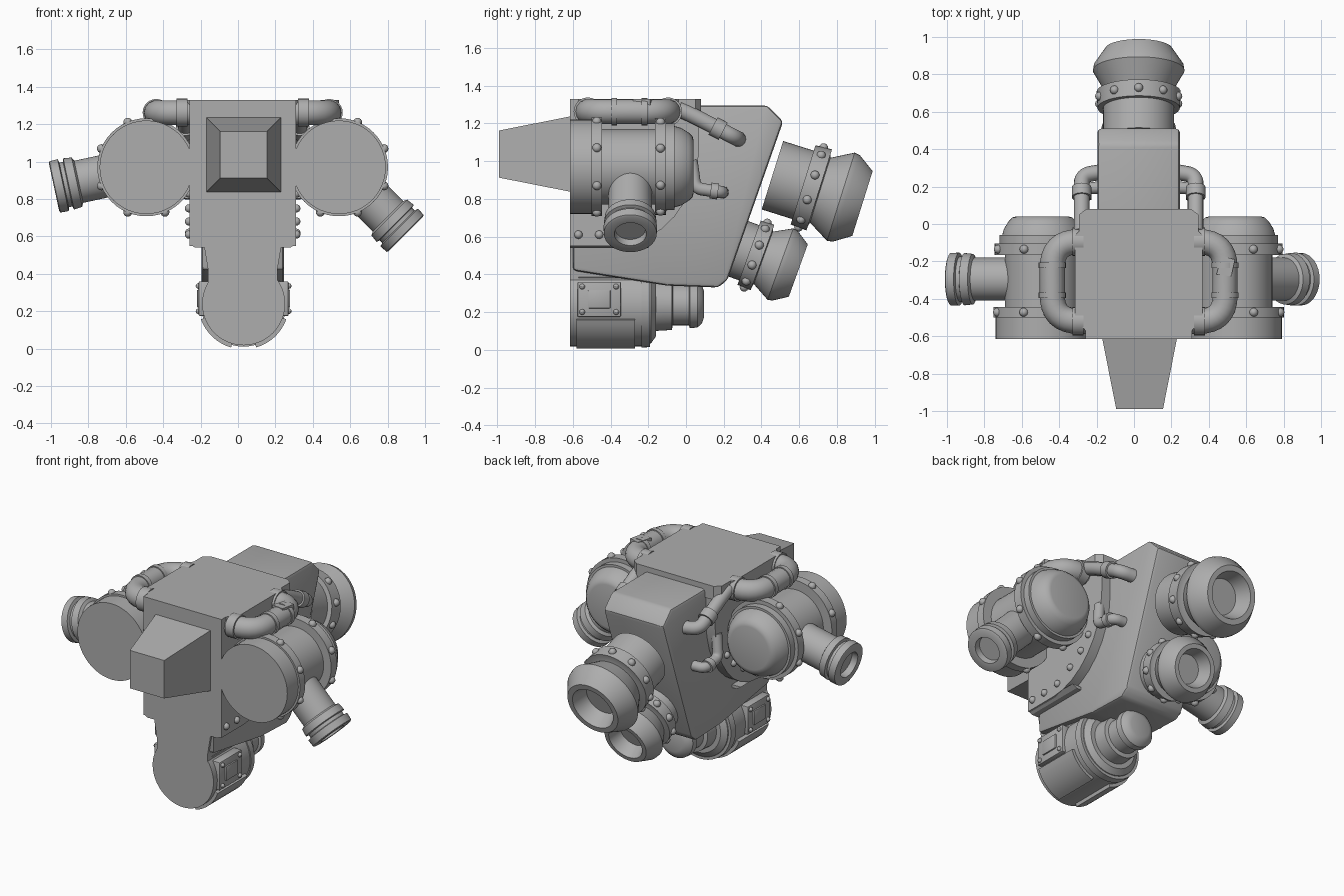
import bpy, bmesh
from math import cos, sin, pi, radians
from mathutils import Vector, Matrix

cube = bpy.data.objects.get("Cube")
if cube:
    bpy.data.objects.remove(cube, do_unlink=True)

grey = bpy.data.materials.new("plain_grey")
grey.use_nodes = True
grey.diffuse_color = (0.42, 0.42, 0.42, 1)
grey.node_tree.nodes["Principled BSDF"].inputs["Base Color"].default_value = (0.42, 0.42, 0.42, 1)

CX = 0.025          # centre line of the machine
FRONT = -0.615      # flat front plane
TOP = 1.33


def finish(name, bm):
    bmesh.ops.recalc_face_normals(bm, faces=bm.faces)
    mesh = bpy.data.meshes.new(name)
    bm.to_mesh(mesh)
    bm.free()
    mesh.materials.append(grey)
    for p in mesh.polygons:
        p.use_smooth = True
    mesh.set_sharp_from_angle(angle=radians(32))
    obj = bpy.data.objects.new(name, mesh)
    bpy.context.collection.objects.link(obj)
    return obj


def prism(name, pts, axis, lo, hi, bevel=0.0):
    """Extrude a 2D outline along x (pts = y,z), y (x,z) or z (x,y)."""
    place = {"x": lambda a, b, d: (d, a, b),
             "y": lambda a, b, d: (a, d, b),
             "z": lambda a, b, d: (a, b, d)}[axis]
    bm = bmesh.new()
    ends = [[bm.verts.new(place(a, b, d)) for a, b in pts] for d in (lo, hi)]
    bm.faces.new(ends[0])
    bm.faces.new(ends[1])
    n = len(pts)
    for i in range(n):
        j = (i + 1) % n
        bm.faces.new((ends[0][i], ends[0][j], ends[1][j], ends[1][i]))
    if bevel:
        bmesh.ops.recalc_face_normals(bm, faces=bm.faces)
        bmesh.ops.bevel(bm, geom=bm.edges[:], offset=bevel, segments=2,
                        profile=0.5, affect="EDGES")
    return finish(name, bm)


def lathe(name, profile, origin, direction, rivets=(), sides=48):
    """Turn a (distance, radius) profile round an axis, with rings of rivets."""
    rot = Vector((0, 0, 1)).rotation_difference(Vector(direction).normalized()).to_matrix().to_4x4()
    frame = Matrix.Translation(origin) @ rot
    bm = bmesh.new()
    rings = []
    for t, r in profile:
        rings.append([bm.verts.new(frame @ Vector((r * cos(2 * pi * k / sides),
                                                   r * sin(2 * pi * k / sides), t)))
                      for k in range(sides)])
    for a, b in zip(rings, rings[1:]):
        for k in range(sides):
            j = (k + 1) % sides
            bm.faces.new((a[k], a[j], b[j], b[k]))
    bm.faces.new(rings[0])
    bm.faces.new(rings[-1])
    for t, r, count in rivets:
        for k in range(count):
            ang = 2 * pi * (k + 0.5) / count
            spot = frame @ Vector((r * cos(ang), r * sin(ang), t))
            bmesh.ops.create_uvsphere(bm, u_segments=12, v_segments=8, radius=0.024,
                                      matrix=Matrix.Translation(spot))
    return finish(name, bm)


def pipe(name, pts, radius, bend):
    """Round tube through points, with rounded corners."""
    pts = [Vector(p) for p in pts]
    path = [pts[0]]
    for a, b, c in zip(pts, pts[1:], pts[2:]):
        p, q = b + (a - b).normalized() * bend, b + (c - b).normalized() * bend
        path += [p.lerp(b, s / 8).lerp(b.lerp(q, s / 8), s / 8) for s in range(9)]
    path.append(pts[-1])
    curve = bpy.data.curves.new(name, "CURVE")
    curve.dimensions = "3D"
    curve.bevel_depth = radius
    curve.bevel_resolution = 5
    curve.use_fill_caps = True
    spline = curve.splines.new("POLY")
    spline.points.add(len(path) - 1)
    for sp, co in zip(spline.points, path):
        sp.co = (*co, 1)
    temp = bpy.data.objects.new(name + "_path", curve)
    bpy.context.collection.objects.link(temp)
    bm = bmesh.new()
    bm.from_mesh(temp.to_mesh())
    bpy.data.objects.remove(temp, do_unlink=True)
    return finish(name, bm)


def band(name, a, b, radius, width=0.03):
    """Collar on a pipe at a, facing b."""
    d = (Vector(b) - Vector(a)).normalized()
    lathe(name, [(-width, radius), (width, radius)], a, d, sides=24)


# Rear core with sloped back
prism("rear_core", [(-0.6, 0.42), (-0.1, 0.34), (0.17, 0.33), (0.22, 0.37), (0.515, 1.21),
                    (0.43, 1.295), (-0.6, 1.295)], "x", CX - 0.22, CX + 0.22, 0.02)

# Front housing, its cheeks curving up toward the back
curve_edge = [(0.07 - 0.45 * (1 - cos(t * pi / 16)), 1.08 - 0.53 * sin(t * pi / 16)) for t in range(9)]
prism("front_housing", [(FRONT, 0.55), (FRONT, TOP - 0.01), (0.07, TOP - 0.01)] + curve_edge,
      "x", CX - 0.285, CX + 0.285)
prism("front_neck", [(-0.26, 0.56), (-0.23, 0.54), (-0.18, 0.54), (-0.16, 0.42), (-0.16, 0.25),
                     (0.21, 0.25), (0.21, 0.42), (0.23, 0.54), (0.28, 0.54), (0.31, 0.56)],
      "y", FRONT, -0.2)
prism("top_plate", [(CX + s * x, y) for s, run in ((1, 1), (-1, -1)) for x, y in
                    [(0.285, FRONT), (0.285, -0.57), (0.34, -0.5), (0.34, -0.06), (0.32, -0.04),
                     (0.32, 0.05), (0.28, 0.08)][::run]],
      "z", 1.24, TOP)

# Tapered front snout
bm = bmesh.new()
near, far = [[bm.verts.new((0.03 + sx * h, y, z + sz * h))
              for sx, sz in ((-1, -1), (1, -1), (1, 1), (-1, 1))]
             for y, h, z in ((-0.99, 0.125, 1.037), (FRONT + 0.02, 0.203, 1.037))]
bm.faces.new(near)
bm.faces.new(far)
for i in range(4):
    bm.faces.new((near[i], near[i - 1], far[i - 1], far[i]))
finish("front_snout", bm)

# Rear thrusters
bell = [(-0.5, 0.19), (-0.33, 0.19), (-0.33, 0.22), (-0.24, 0.225), (-0.24, 0.2), (-0.235, 0.18),
        (-0.12, 0.245), (-0.09, 0.24), (0.0, 0.18), (0.0, 0.145), (-0.1, 0.11)]
lathe("upper_thruster", bell, (CX, 0.935, 0.775), (0, 0.955, -0.3), [(-0.285, 0.22, 10)])
lathe("lower_thruster", [(t * 0.84, r * 0.82) for t, r in bell], (CX, 0.595, 0.42),
      (0, 0.94, -0.34), [(-0.24, 0.18, 10)])

# Side tanks, exhausts, pipes
tank = [(FRONT, 0.25), (-0.5, 0.25), (-0.5, 0.262), (-0.445, 0.262), (-0.445, 0.2), (-0.165, 0.2),
        (-0.165, 0.255), (-0.105, 0.255), (-0.105, 0.23), (-0.06, 0.23), (-0.06, 0.215),
        (-0.025, 0.205), (0.015, 0.18), (0.035, 0.16), (0.04, 0.14)]
exhaust = [(0.1, 0.115), (0.37, 0.115), (0.38, 0.135), (0.425, 0.14), (0.43, 0.122), (0.45, 0.122),
           (0.455, 0.142), (0.5, 0.14), (0.505, 0.13), (0.505, 0.085), (0.465, 0.08)]
for side, s, aim in (("left", 1, (0.707, 0, -0.707)), ("right", -1, (-0.977, 0, -0.21))):
    x = CX + s * 0.515
    lathe(side + "_tank", tank, (x, 0, 0.97), (0, 1, 0), [(-0.472, 0.26, 8), (-0.135, 0.255, 8)])
    lathe(side + "_exhaust", exhaust, (x, -0.295, 0.97), aim)

    # Handle-shaped pipe beside the top plate
    inner, outer = CX + s * 0.27, CX + s * 0.462
    loop = [(inner, -0.52, 1.262), (outer, -0.52, 1.262), (outer, -0.095, 1.262), (inner, -0.095, 1.262)]
    pipe(side + "_top_pipe", loop, 0.067, 0.14)
    for i, y in enumerate((-0.38, -0.22)):
        band(f"{side}_pipe_collar_{i}", (outer, y, 1.262), (outer, y + 1, 1.262), 0.073, 0.015)
    for i, y in enumerate((-0.52, -0.095)):
        band(f"{side}_pipe_root_{i}", (CX + s * 0.325, y, 1.262), (CX + s, y, 1.262), 0.075)

    # Small bent pipes entering the rear core
    px = CX + s * 0.305
    upper = [(px, -0.04, 1.275), (px, 0.03, 1.245), (px, 0.26, 1.125), (CX + s * 0.19, 0.28, 1.115)]
    lower = [(CX + s * 0.27, 0.03, 1.0), (px - s * 0.01, 0.05, 0.855), (px - s * 0.01, 0.19, 0.835),
             (CX + s * 0.19, 0.195, 0.835)]
    pipe(side + "_upper_feed_pipe", upper, 0.042, 0.05)
    pipe(side + "_lower_feed_pipe", lower, 0.033, 0.04)
    band(side + "_upper_feed_collar", (px, 0.17, 1.172), upper[2], 0.052)
    band(side + "_lower_feed_collar", (px - s * 0.01, 0.15, 0.841), lower[2], 0.042, 0.02)

    # Rivets along the curved cheek
    bm = bmesh.new()
    for y, z in ((-0.57, 0.61), (-0.46, 0.61), (-0.34, 0.62), (-0.22, 0.68), (-0.12, 0.75), (-0.05, 0.83)):
        bmesh.ops.create_uvsphere(bm, u_segments=12, v_segments=8, radius=0.022,
                                  matrix=Matrix.Translation((CX + s * 0.287, y, z)))
    finish(side + "_cheek_rivets", bm)

# Lower drum with stepped rear
BZ = 0.24
lathe("lower_drum", [(FRONT, 0.222), (-0.21, 0.222), (-0.21, 0.212), (-0.185, 0.205), (-0.16, 0.17),
                     (-0.16, 0.14), (-0.075, 0.135), (-0.07, 0.11), (0.015, 0.11), (0.02, 0.125),
                     (0.06, 0.122), (0.085, 0.1), (0.095, 0.07)], (CX + 0.005, 0, BZ), (0, 1, 0))
lathe("lower_drum_band", [(-0.235, 0.2), (-0.235, 0.229), (-0.19, 0.225), (-0.19, 0.2)],
      (CX + 0.005, 0, BZ), (0, 1, 0))
for side, s in (("left", 1), ("right", -1)):
    # Curved guard plates beneath and above the drum
    for label, start, end, y0 in (("lower_guard", -20, -74, -0.58), ("upper_guard", 38, 66, -0.57)):
        steps = [radians(start + (end - start) * k / 8) for k in range(9)]
        grow = 0.243 if label == "lower_guard" else 0.232
        arc = [(0.03 + s * grow * cos(a), BZ + grow * sin(a)) for a in steps]
        arc += [(0.03 + s * 0.2 * cos(a), BZ + 0.2 * sin(a)) for a in reversed(steps)]
        prism(f"{side}_{label}", arc, "y", y0, -0.27)
    # Bolted side panel with raised border
    x0, x1 = sorted((0.03 + s * 0.18, 0.03 + s * 0.24))
    prism(side + "_drum_panel", [(-0.575, 0.175), (-0.345, 0.175), (-0.345, 0.36), (-0.575, 0.36)],
          "x", x0, x1, 0.006)
    x0, x1 = sorted((0.03 + s * 0.2, 0.03 + s * 0.249))
    prism(side + "_panel_inset", [(-0.52, 0.22), (-0.4, 0.22), (-0.4, 0.315), (-0.52, 0.315)],
          "x", x0, x1, 0.005)
    bm = bmesh.new()
    for y in (-0.55, -0.37):
        for z in (0.2, 0.335):
            bmesh.ops.create_uvsphere(bm, u_segments=10, v_segments=6, radius=0.015,
                                      matrix=Matrix.Translation((0.03 + s * 0.242, y, z)))
    finish(side + "_panel_bolts", bm)

# Small clip on the left top pipe
prism("pipe_clip", [(0.44, -0.27), (0.52, -0.28), (0.54, -0.19), (0.47, -0.17)], "z", 1.25, TOP)
